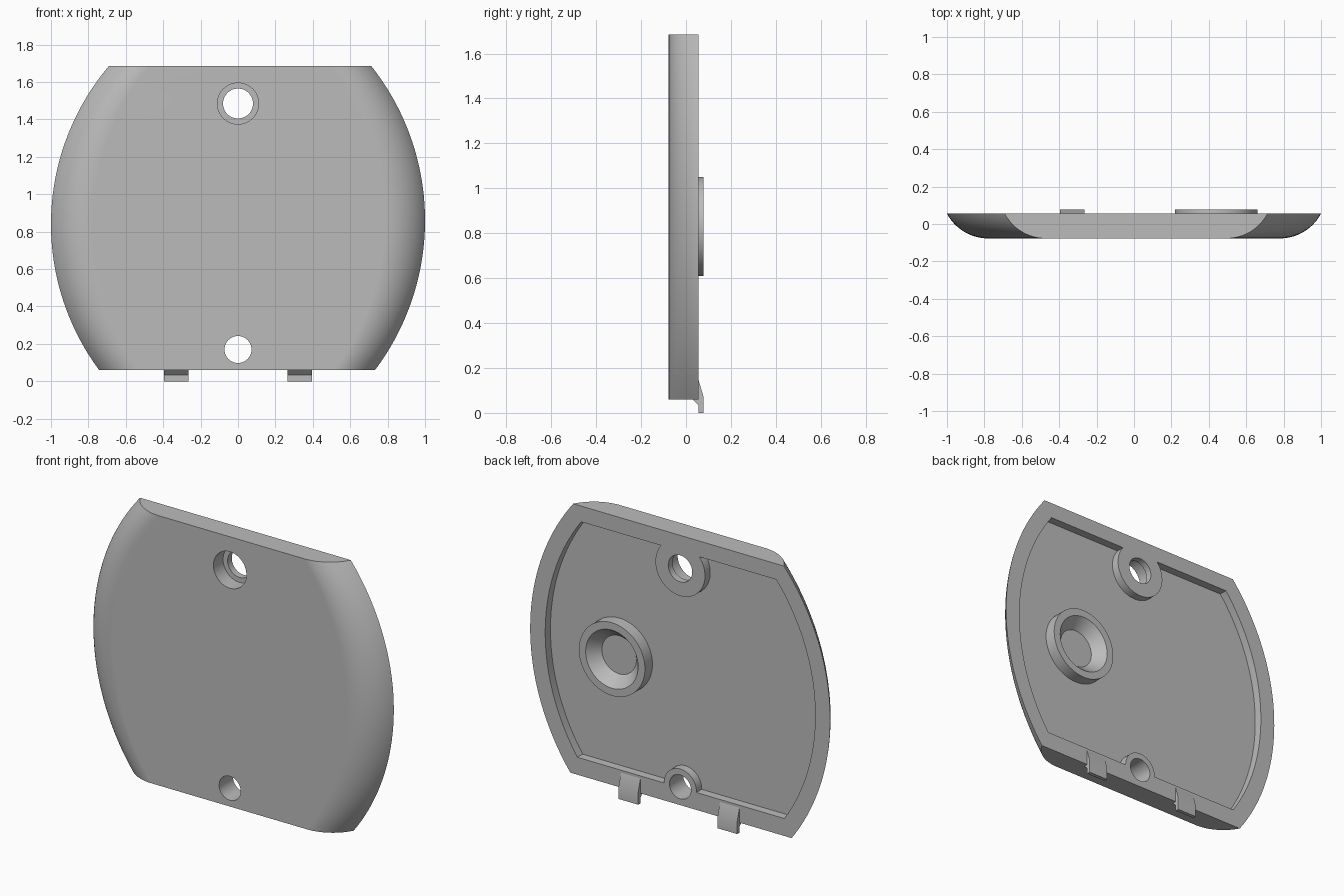
import bpy, bmesh, math
from mathutils import Vector

if "Cube" in bpy.data.objects:
    bpy.data.objects.remove(bpy.data.objects["Cube"], do_unlink=True)

FRONT, BACK, FLOOR, RAISED = -0.077, 0.055, 0.005, 0.077
BOTTOM, TOP = 0.06, 1.685

grey = bpy.data.materials.new("plain_grey")
grey.use_nodes = True
grey.diffuse_color = (0.5, 0.5, 0.5, 1)
grey.node_tree.nodes["Principled BSDF"].inputs["Base Color"].default_value = (0.5, 0.5, 0.5, 1)


def finish(name, bm):
    bmesh.ops.remove_doubles(bm, verts=bm.verts, dist=1e-5)
    bmesh.ops.recalc_face_normals(bm, faces=bm.faces)
    mesh = bpy.data.meshes.new(name)
    bm.to_mesh(mesh)
    bm.free()
    mesh.materials.append(grey)
    obj = bpy.data.objects.new(name, mesh)
    bpy.context.collection.objects.link(obj)
    return obj


def loft(name, sections):
    """Skin a row of equal closed sections and cap both ends."""
    bm = bmesh.new()
    rings = [[bm.verts.new(p) for p in s] for s in sections]
    for a, b in zip(rings, rings[1:]):
        for i in range(len(a)):
            j = (i + 1) % len(a)
            bm.faces.new((a[i], a[j], b[j], b[i]))
    bm.faces.new(rings[0])
    bm.faces.new(rings[-1])
    return finish(name, bm)


def lathe(name, x, z, profile, steps=64):
    """Turn a (radius, y) profile about an axis along y."""
    bm = bmesh.new()
    verts = [bm.verts.new((x + r, y, z)) for r, y in profile]
    edges = [bm.edges.new(pair) for pair in zip(verts, verts[1:])]
    bmesh.ops.spin(bm, geom=verts + edges, cent=(x, 0, z), axis=(0, 1, 0),
                   angle=math.tau, steps=steps, use_merge=True)
    return finish(name, bm)


def rod(name, x, z, r, y0=-0.2, y1=0.2):
    return lathe(name, x, z, [(0, y0), (r, y0), (r, y1), (0, y1)])


def cut(target, cutter):
    mod = target.modifiers.new("cut", "BOOLEAN")
    mod.operation, mod.solver, mod.object = "DIFFERENCE", "EXACT", cutter
    bpy.context.view_layer.objects.active = target
    bpy.ops.object.modifier_apply(modifier=mod.name)
    bpy.data.objects.remove(cutter, do_unlink=True)


def half_width(z, side, inset=0.0):
    """Bowed side edge: an arc of a large circle."""
    radius, mid = (1.33, 0.86) if side > 0 else (1.31, 0.84)
    return 1.0 - radius + math.sqrt((radius - inset) ** 2 - (z - mid) ** 2)


def heights(low, high, n=40):
    return [low + (high - low) * i / n for i in range(n + 1)]


# Plate body: bowed sides that roll round into the flat front
roll, r = math.radians(62), 0.249
arc = [(r * (math.sin(roll) - math.sin(t)), FRONT + r * (1 - math.cos(t)))
       for t in (roll * (1 - i / 14) for i in range(15))]
arc[0] = (0, BACK)
sections = []
for z in heights(BOTTOM, TOP):
    left = [Vector((half_width(z, 1) - d, y, z)) for d, y in arc]
    right = [Vector((d - half_width(z, -1), y, z)) for d, y in reversed(arc)]
    sections.append(left + right)
plate = loft("plate", sections)

# Recess in the back, leaving a rim and two screw bosses standing
outline = [(half_width(z, 1, 0.1), z) for z in heights(0.165, 1.59)]
outline += [(-half_width(z, -1, 0.1), z) for z in reversed(heights(0.165, 1.59))]
recess = loft("recess", [[(x, y, z) for x, z in outline] for y in (FLOOR, 0.15)])
cut(recess, rod("upper_boss", 0, 1.485, 0.165))
cut(recess, rod("lower_boss", 0, 0.17, 0.108))
cut(plate, recess)

# Screw holes, the upper one counterbored from the front
cut(plate, lathe("upper_hole", 0, 1.485, [
    (0, -0.2), (0.11, -0.2), (0.11, 0.015), (0.08, 0.015), (0.08, 0.2), (0, 0.2)]))
cut(plate, rod("lower_hole", 0, 0.17, 0.072))

# Round cup with a conical inside
cup = lathe("cup", 0.44, 0.83, [
    (0, 0.008), (0.115, 0.008), (0.175, RAISED), (0.22, RAISED), (0.22, 0), (0, 0)])

# Hooked tabs on the lower edge
hook = [(BACK, 0.15), (RAISED, 0.075), (RAISED, 0), (BACK, 0), (BACK, 0.035),
        (0.03, 0.06), (0.03, 0.1)]
tabs = []
for name, x in (("left_tab", 0.33), ("right_tab", -0.33)):
    tabs.append(loft(name, [[(x + s, y, z) for y, z in hook] for s in (-0.065, 0.065)]))

# Smooth curved faces, keep real edges crisp
for obj in [plate, cup] + tabs:
    bpy.ops.object.select_all(action="DESELECT")
    obj.select_set(True)
    bpy.context.view_layer.objects.active = obj
    bpy.ops.object.shade_smooth_by_angle(angle=math.radians(30))
    weighted = obj.modifiers.new("weighted_normals", "WEIGHTED_NORMAL")
    weighted.keep_sharp = True
